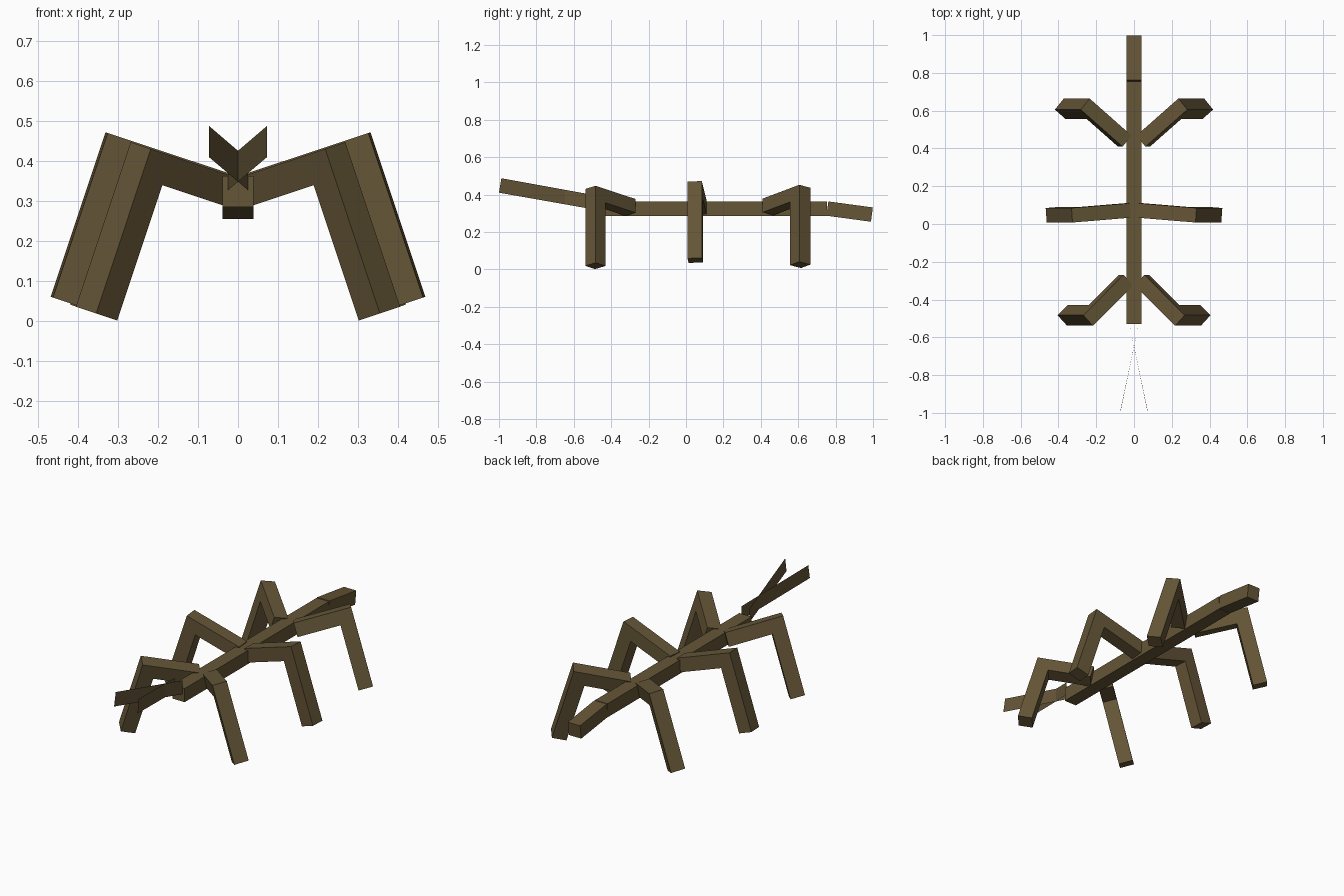
import bpy
import math
from mathutils import Matrix, Vector

if "Cube" in bpy.data.objects:
    bpy.data.objects.remove(bpy.data.objects["Cube"])

S = 0.077                      # thickness of every beam
TILT = math.radians(18.4)      # outward rise of the legs

brown = bpy.data.materials.new("dark_brown")
brown.diffuse_color = (0.13, 0.092, 0.038, 1)
brown.use_nodes = True
brown.node_tree.nodes["Principled BSDF"].inputs["Base Color"].default_value = brown.diffuse_color


def make_object(name, verts, faces):
    mesh = bpy.data.meshes.new(name)
    mesh.from_pydata(verts, [], faces)
    mesh.materials.append(brown)
    obj = bpy.data.objects.new(name, mesh)
    bpy.context.collection.objects.link(obj)
    return obj


def box(name, lo, hi, matrix=Matrix(), mirror=False):
    """Box between two corners, placed by a matrix, optionally mirrored in x."""
    verts = [matrix @ Vector((x, y, z))
             for x in (lo[0], hi[0]) for y in (lo[1], hi[1]) for z in (lo[2], hi[2])]
    faces = [(0, 1, 3, 2), (4, 6, 7, 5), (0, 4, 5, 1),
             (2, 3, 7, 6), (0, 2, 6, 4), (1, 5, 7, 3)]
    if mirror:
        verts = [Vector((-v.x, v.y, v.z)) for v in verts]
        faces = [f[::-1] for f in faces]
    return make_object(name, verts, faces)


# Body and drooping tail
H = S / 2
box("body", (-H, -0.53, 0.285), (H, 0.755, 0.362))
tail_place = Matrix.Translation((0, 0.756, 0.325)) @ Matrix.Rotation(math.radians(-7.7), 4, 'X')
box("tail", (-H, 0, -H), (H, 0.24, H), tail_place)

# Legs: name, hip position, yaw in degrees, upper length
legs = [("front", (0.042, -0.297, 0.331), -43.6, 0.310),
        ("middle", (0.030, 0.072, 0.331), -4.5, 0.328),
        ("rear", (0.049, 0.439, 0.334), 40.0, 0.305)]
for name, hip, yaw, length in legs:
    place = (Matrix.Translation(hip) @ Matrix.Rotation(-TILT, 4, 'Y')
             @ Matrix.Rotation(math.radians(yaw), 4, 'Z'))
    for side, mirror in (("right", False), ("left", True)):
        box(f"{name}_{side}_upper_leg", (0, -H, -H), (length - S, H, H), place, mirror)
        box(f"{name}_{side}_lower_leg", (length - S, -H, H - 0.433), (length, H, H), place, mirror)

# Crossed flat antennae
for side, s in (("right", 1), ("left", -1)):
    verts = [(-0.025 * s, -0.53, 0.327), (0.073 * s, -1.0, 0.410),
             (0.072 * s, -0.987, 0.487), (-0.025 * s, -0.53, 0.404)]
    make_object(f"{side}_antenna", verts, [(0, 1, 2, 3)])
